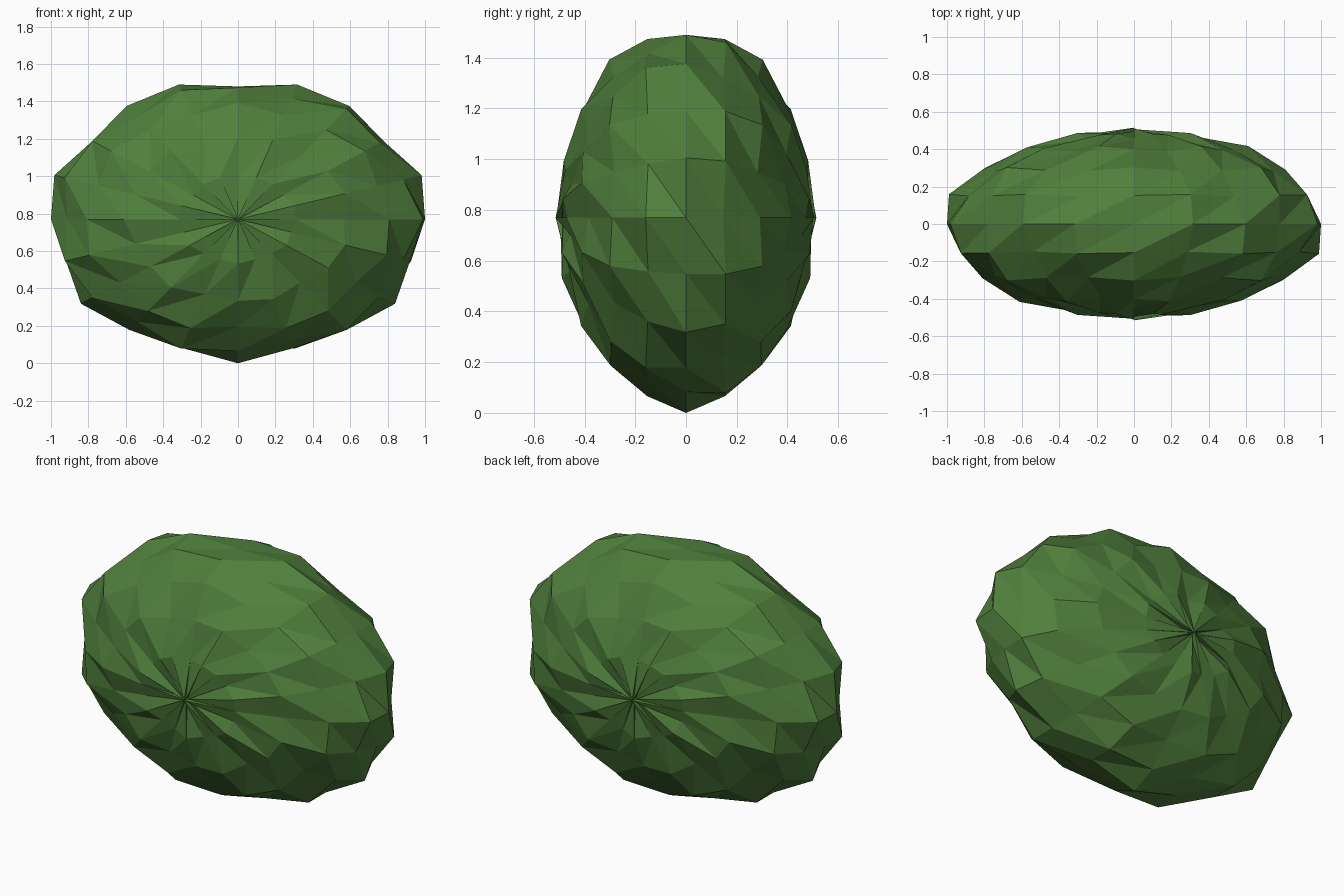
import bpy, bmesh, math

if "Cube" in bpy.data.objects:
    bpy.data.objects.remove(bpy.data.objects["Cube"])

SEGS, RINGS = 20, 10
RX, RY, RZ = 1.0, 0.495, 0.74
BUMP = 0.04

leaf = bpy.data.materials.new("leaf green")
leaf.diffuse_color = (0.08, 0.21, 0.045, 1)
leaf.use_nodes = True
leaf.node_tree.nodes["Principled BSDF"].inputs["Base Color"].default_value = leaf.diffuse_color

# bush: faceted ellipsoid, poles at front and back, with swirling ripples;
# each pole is a fan of separate points, giving the small creases there
bm = bmesh.new()
rings = []
for k in range(RINGS + 1):
    elev = math.pi * (0.5 - k / RINGS)      # +90 deg at the front pole
    ring = []
    for i in range(SEGS):
        a = 2 * math.pi * i / SEGS
        f = 1 + BUMP * math.sin(7 * a + 5 * elev)
        ring.append(bm.verts.new((RX * f * math.cos(elev) * math.cos(a),
                                  -RY * f * math.sin(elev),
                                  RZ * f * math.cos(elev) * math.sin(a))))
    rings.append(ring)

# all diagonals lean the same way
for k in range(RINGS):
    lo, hi = rings[k], rings[k + 1]
    for i in range(SEGS):
        j = (i + 1) % SEGS
        bm.faces.new((lo[i], lo[j], hi[i]))
        bm.faces.new((lo[j], hi[j], hi[i]))

# rest the lowest point on the ground
lowest = min(v.co.z for v in bm.verts)
for v in bm.verts:
    v.co.z -= lowest

mesh = bpy.data.meshes.new("bush")
bm.to_mesh(mesh)
bm.free()
mesh.materials.append(leaf)
bush = bpy.data.objects.new("bush", mesh)
bpy.context.collection.objects.link(bush)
